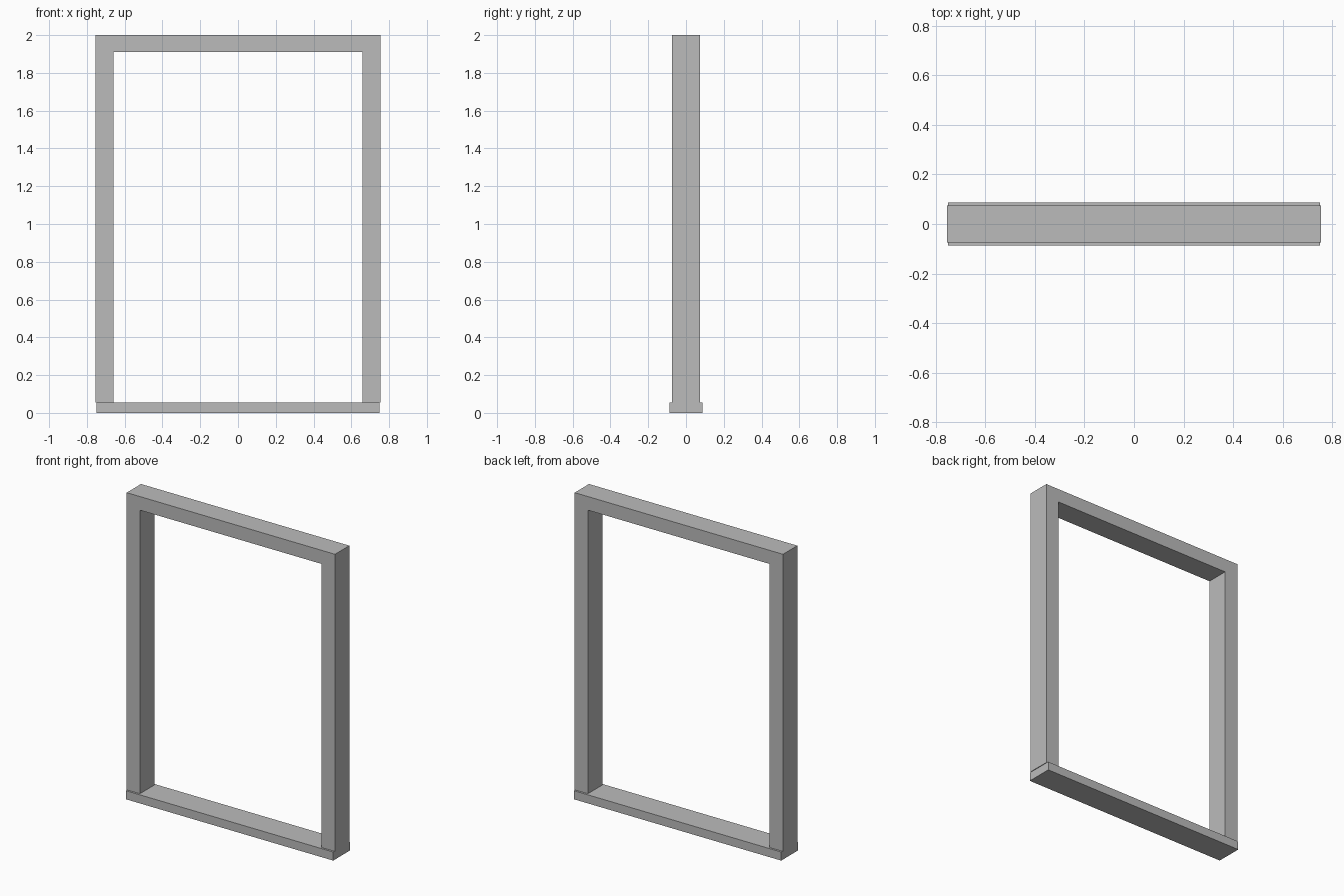
import bpy, bmesh

if "Cube" in bpy.data.objects:
    bpy.data.objects.remove(bpy.data.objects["Cube"])

grey = bpy.data.materials.new("plain grey")
grey.diffuse_color = (0.5, 0.5, 0.5, 1)
grey.use_nodes = True
grey.node_tree.nodes["Principled BSDF"].inputs["Base Color"].default_value = grey.diffuse_color


def extrude_outline(name, outline, half_depth):
    """Extrude an outline in the XZ plane symmetrically along Y."""
    bm = bmesh.new()
    face = bm.faces.new([bm.verts.new((x, -half_depth, z)) for x, z in outline])
    ext = bmesh.ops.extrude_face_region(bm, geom=[face])
    moved = [v for v in ext["geom"] if isinstance(v, bmesh.types.BMVert)]
    bmesh.ops.translate(bm, verts=moved, vec=(0, 2 * half_depth, 0))
    bmesh.ops.recalc_face_normals(bm, faces=bm.faces)
    mesh = bpy.data.meshes.new(name)
    bm.to_mesh(mesh)
    bm.free()
    mesh.materials.append(grey)
    obj = bpy.data.objects.new(name, mesh)
    bpy.context.collection.objects.link(obj)
    return obj


OUTER, INNER = 0.754, 0.658       # half widths of frame and opening
SILL_TOP, HEAD = 0.056, 1.911     # bottom and top of the opening

# Two posts and the head as one continuous lining
half = [(OUTER, 2.0), (OUTER, SILL_TOP), (INNER, SILL_TOP), (INNER, HEAD)]
extrude_outline("frame_lining", half + [(-x, z) for x, z in reversed(half)], 0.074)

# Slightly deeper, slightly shorter sill
S = 0.75
extrude_outline("sill", [(-S, 0), (S, 0), (S, SILL_TOP), (-S, SILL_TOP)], 0.087)
